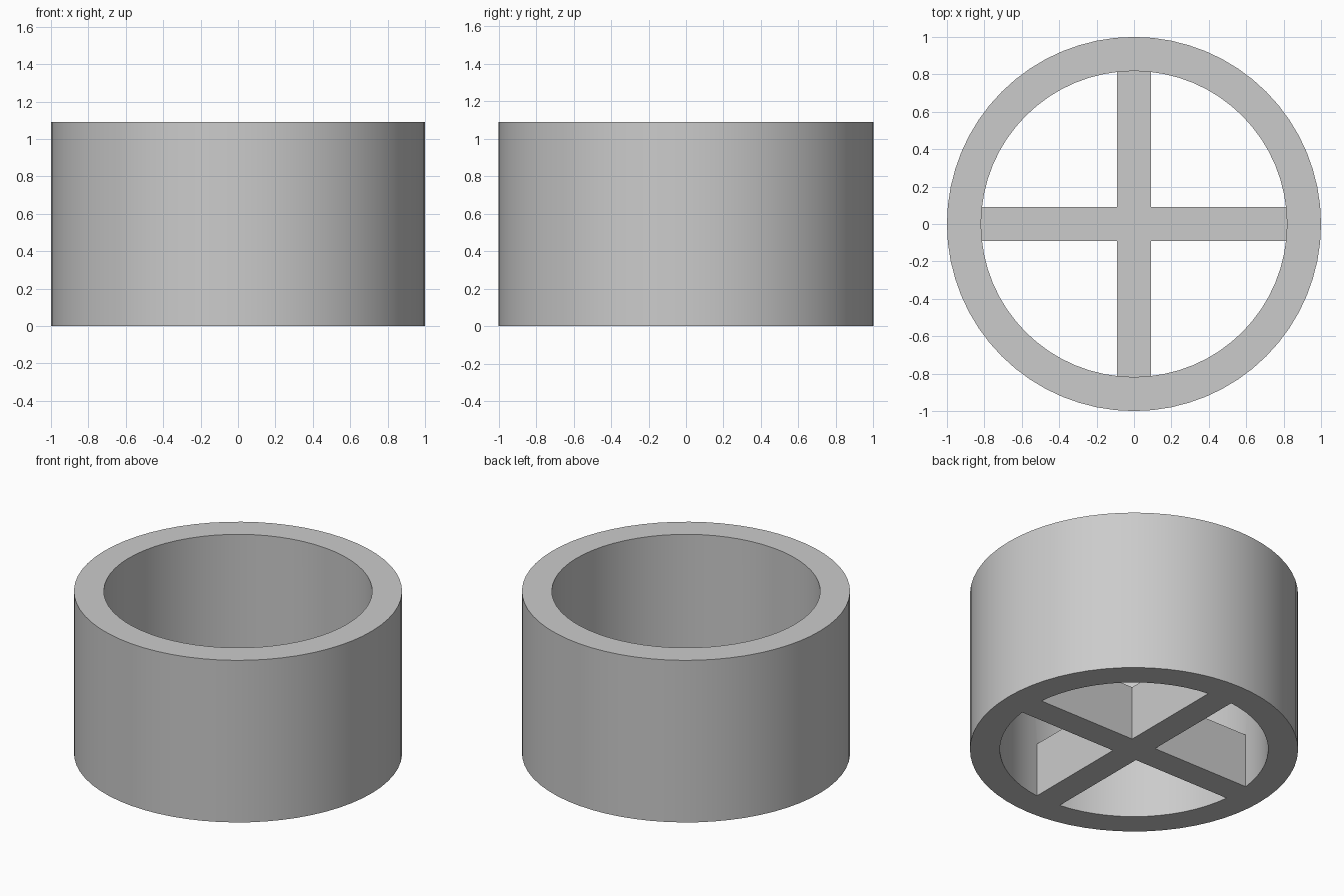
import bpy
import bmesh
import math

cube = bpy.data.objects.get("Cube")
if cube:
    bpy.data.objects.remove(cube, do_unlink=True)

OUTER, WALL, HEIGHT = 1.0, 0.182, 1.09
INNER = OUTER - WALL
SPOKE_HALF, SPOKE_HEIGHT = WALL / 2, 0.364
SEGMENTS = 64

grey = bpy.data.materials.new("plain grey")
grey.use_nodes = True
colour = (0.6, 0.6, 0.6, 1)
grey.diffuse_color = colour
grey.node_tree.nodes["Principled BSDF"].inputs["Base Color"].default_value = colour


def make_object(name, bm):
    bmesh.ops.recalc_face_normals(bm, faces=bm.faces)
    mesh = bpy.data.meshes.new(name)
    bm.to_mesh(mesh)
    bm.free()
    mesh.materials.append(grey)
    obj = bpy.data.objects.new(name, mesh)
    bpy.context.collection.objects.link(obj)
    return obj


# Open cylinder wall: a rectangular section swept around the z axis
bm = bmesh.new()
section = [(INNER, 0), (OUTER, 0), (OUTER, HEIGHT), (INNER, HEIGHT)]
loops = []
for i in range(SEGMENTS):
    a = math.tau * i / SEGMENTS
    loops.append([bm.verts.new((r * math.cos(a), r * math.sin(a), z)) for r, z in section])
for i, here in enumerate(loops):
    after = loops[(i + 1) % SEGMENTS]
    for j in range(4):
        k = (j + 1) % 4
        bm.faces.new((here[j], after[j], after[k], here[k]))
ring = make_object("ring_with_cross", bm)

# Cross brace: a plus-shaped profile extruded up, reaching into the wall
bm = bmesh.new()
reach, w = OUTER - WALL / 2, SPOKE_HALF
arm = [(w, -w), (reach, -w), (reach, w)]
outline = []
for turn in range(4):
    c, s = round(math.cos(turn * math.pi / 2)), round(math.sin(turn * math.pi / 2))
    outline += [bm.verts.new((x * c - y * s, x * s + y * c, 0)) for x, y in arm]
base = bm.faces.new(outline)
top = bmesh.ops.extrude_face_region(bm, geom=[base])["geom"]
bmesh.ops.translate(bm, vec=(0, 0, SPOKE_HEIGHT),
                    verts=[v for v in top if isinstance(v, bmesh.types.BMVert)])
cross = make_object("cross_brace", bm)
cross.hide_render = True

# Merge the brace into the wall so the underside is one flush face
bpy.ops.object.select_all(action="DESELECT")
ring.select_set(True)
bpy.context.view_layer.objects.active = ring
union = ring.modifiers.new("join_brace", "BOOLEAN")
union.operation = "UNION"
union.solver = "EXACT"
union.object = cross
bpy.ops.object.modifier_apply(modifier=union.name)
bpy.data.objects.remove(cross, do_unlink=True)

bpy.ops.object.shade_smooth_by_angle(angle=math.radians(30))
